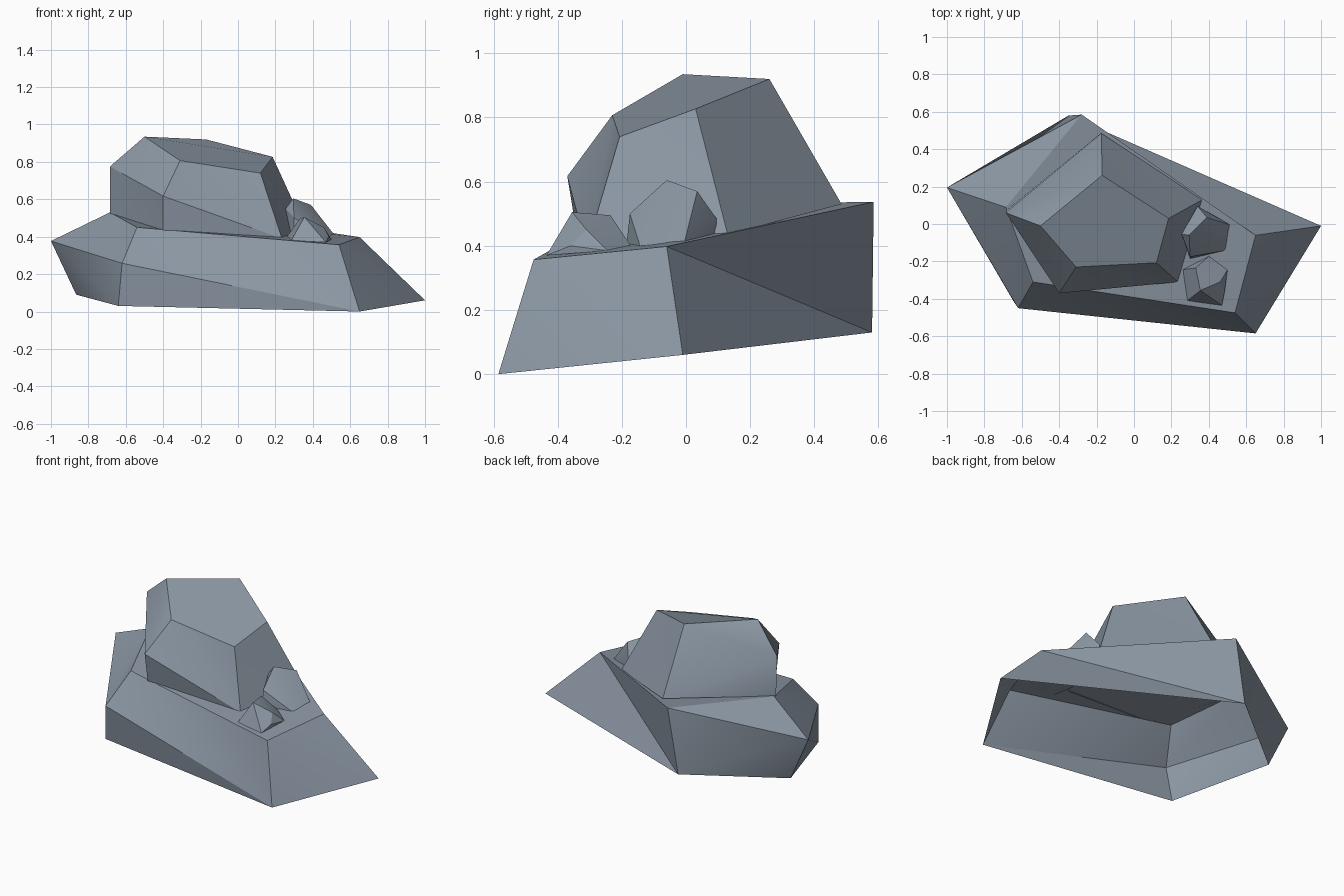
import bpy, bmesh, math

if "Cube" in bpy.data.objects:
    bpy.data.objects.remove(bpy.data.objects["Cube"])

stone = bpy.data.materials.new("blue grey stone")
stone.diffuse_color = (0.26, 0.31, 0.37, 1)
stone.use_nodes = True
stone.node_tree.nodes["Principled BSDF"].inputs["Base Color"].default_value = stone.diffuse_color


def add_object(name, bm):
    bmesh.ops.recalc_face_normals(bm, faces=bm.faces)
    for f in bm.faces:
        f.smooth = True
    for e in bm.edges:  # keep real corners crisp, blend slight folds
        e.smooth = e.calc_face_angle(9) < math.radians(30)
    mesh = bpy.data.meshes.new(name)
    bm.to_mesh(mesh)
    bm.free()
    mesh.materials.append(stone)
    bpy.context.collection.objects.link(bpy.data.objects.new(name, mesh))


def boulder(name, bottom, shoulder, top):
    """Five-sided boulder, open below, with a two-point shoulder on its left."""
    bm = bmesh.new()
    b = [bm.verts.new(p) for p in bottom]
    m3, m4 = [bm.verts.new(p) for p in shoulder]
    t = [bm.verts.new(p) for p in top]
    for p, q, r, s in ((b[0], b[1], t[1], t[0]), (b[1], b[2], t[2], t[1]),
                       (b[2], m3, t[3], t[2]), (b[3], b[4], m4, m3),
                       (m3, m4, t[4], t[3]), (m4, b[0], t[0], t[4])):
        bm.faces.new((p, q, s))  # twisted sides fold along one diagonal
        bm.faces.new((q, r, s))
    for f in ((b[2], b[3], m3), (b[4], b[0], m4), t):
        bm.faces.new(f)
    add_object(name, bm)


def pebble(name, points):
    """Small faceted stone: hull of a few corner points."""
    bm = bmesh.new()
    for p in points:
        bm.verts.new(p)
    bmesh.ops.convex_hull(bm, input=bm.verts)
    bmesh.ops.dissolve_limit(bm, angle_limit=0.25, verts=bm.verts, edges=bm.edges)
    add_object(name, bm)


# Wide base boulder (corners run front right, right, back, left, front left)
boulder("base_boulder",
        [(.65, -.585, 0), (1, -.01, .06), (-.35, .58, .13), (-.865, .18, .09), (-.64, -.42, .03)],
        [(-1, .195, .377), (-.62, -.45, .258)],
        [(.54, -.475, .357), (.65, -.06, .398), (-.28, .585, .537), (-.685, .09, .53), (-.54, -.31, .45)])

# Boulder stacked on top
boulder("upper_boulder",
        [(.235, -.31, .39), (.365, .13, .435), (-.175, .485, .53), (-.685, .07, .525), (-.40, -.34, .435)],
        [(-.685, .06, .775), (-.40, -.37, .617)],
        [(.12, -.207, .74), (.185, .03, .827), (-.17, .26, .92), (-.5, -.01, .935), (-.31, -.23, .807)])

# Two small stones on the right ledge
pebble("back_pebble",
       [(.295, -.06, .605), (.39, .035, .57), (.34, .095, .485), (.255, -.055, .55),
        (.30, -.175, .50), (.515, -.005, .41), (.495, -.14, .39),
        (.25, -.05, .39), (.335, .095, .41), (.30, -.187, .39)])
pebble("front_pebble",
       [(.355, -.355, .505), (.33, -.235, .495), (.46, -.31, .45), (.485, -.36, .40),
        (.25, -.245, .385), (.41, -.165, .39), (.50, -.245, .385),
        (.47, -.435, .37), (.285, -.41, .38), (.30, -.395, .42)])
